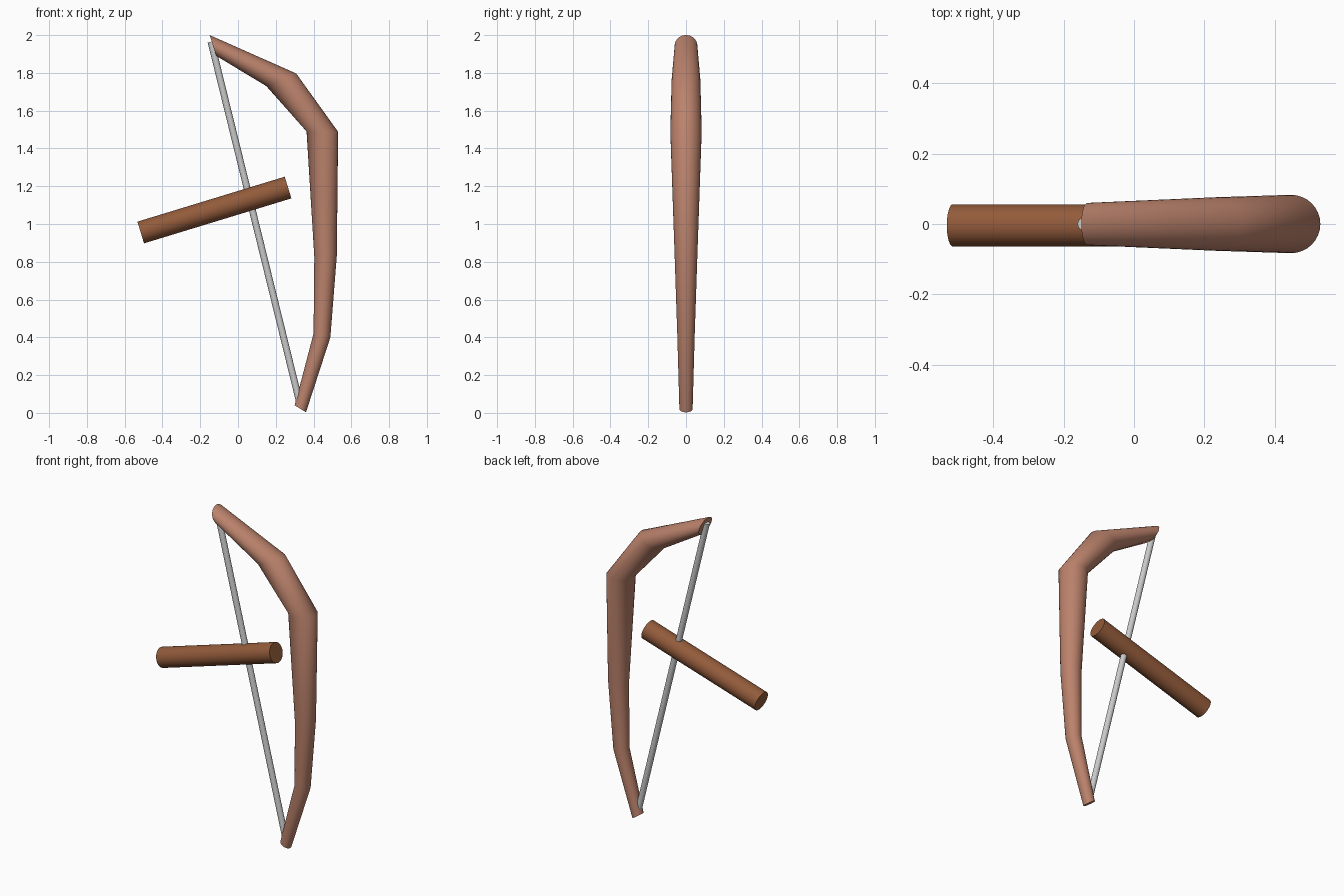
import bpy, bmesh, math
from mathutils import Vector

if "Cube" in bpy.data.objects:
    bpy.data.objects.remove(bpy.data.objects["Cube"])


def material(name, color):
    m = bpy.data.materials.new(name)
    m.diffuse_color = (*color, 1)
    m.use_nodes = True
    m.node_tree.nodes["Principled BSDF"].inputs["Base Color"].default_value = m.diffuse_color
    return m


def finish(obj, mat=None):
    bpy.ops.object.select_all(action='DESELECT')
    obj.select_set(True)
    bpy.context.view_layer.objects.active = obj
    if mat:
        obj.data.materials.append(mat)
    bpy.ops.object.shade_smooth_by_angle(angle=math.radians(45))


def rod(name, start, end, radius, sides, mat=None):
    a, b = Vector(start), Vector(end)
    bpy.ops.mesh.primitive_cylinder_add(vertices=sides, radius=radius, depth=(b - a).length,
                                        location=(a + b) / 2)
    obj = bpy.context.object
    obj.name = name
    obj.rotation_euler = (b - a).to_track_quat('Z', 'Y').to_euler()
    finish(obj, mat)
    return obj


def lofted_limb(name, sections, sides, mat):
    # each section: outer (x, z), inner (x, z), half thickness in y
    bm = bmesh.new()
    rings = []
    for ox, oz, ix, iz, ry in sections:
        outer, inner = Vector((ox, 0, oz)), Vector((ix, 0, iz))
        mid, half = (outer + inner) / 2, (outer - inner) / 2
        ring = []
        for i in range(sides):
            t = 2 * math.pi * i / sides
            ring.append(bm.verts.new(mid + half * math.cos(t) + Vector((0, ry * math.sin(t), 0))))
        rings.append(ring)
    for r, s in zip(rings, rings[1:]):
        for i in range(sides):
            j = (i + 1) % sides
            bm.faces.new((r[i], r[j], s[j], s[i]))
    bm.faces.new(rings[0])
    bm.faces.new(rings[-1])
    bmesh.ops.recalc_face_normals(bm, faces=bm.faces)
    mesh = bpy.data.meshes.new(name)
    bm.to_mesh(mesh)
    bm.free()
    obj = bpy.data.objects.new(name, mesh)
    bpy.context.collection.objects.link(obj)
    finish(obj, mat)
    return obj


frame_mat = material("frame_brown", (0.50, 0.225, 0.15))
handle_mat = material("handle_wood", (0.29, 0.104, 0.043))

# curved frame, top to bottom
lofted_limb("curved_frame", [
    (-0.15, 2.00, -0.115, 1.89, 0.06),
    (0.308, 1.797, 0.15, 1.73, 0.076),
    (0.53, 1.488, 0.363, 1.49, 0.083),
    (0.523, 0.83, 0.404, 0.825, 0.06),
    (0.489, 0.40, 0.40, 0.42, 0.046),
    (0.36, 0.003, 0.30, 0.04, 0.035),
], 32, frame_mat)

# taut string between the tips
rod("string", (-0.143, 0, 1.965), (0.33, 0, 0.04), 0.018, 16)

# crossing wooden handle
rod("handle", (-0.515, -0.004, 0.955), (0.265, -0.004, 1.193), 0.06, 32, handle_mat)
